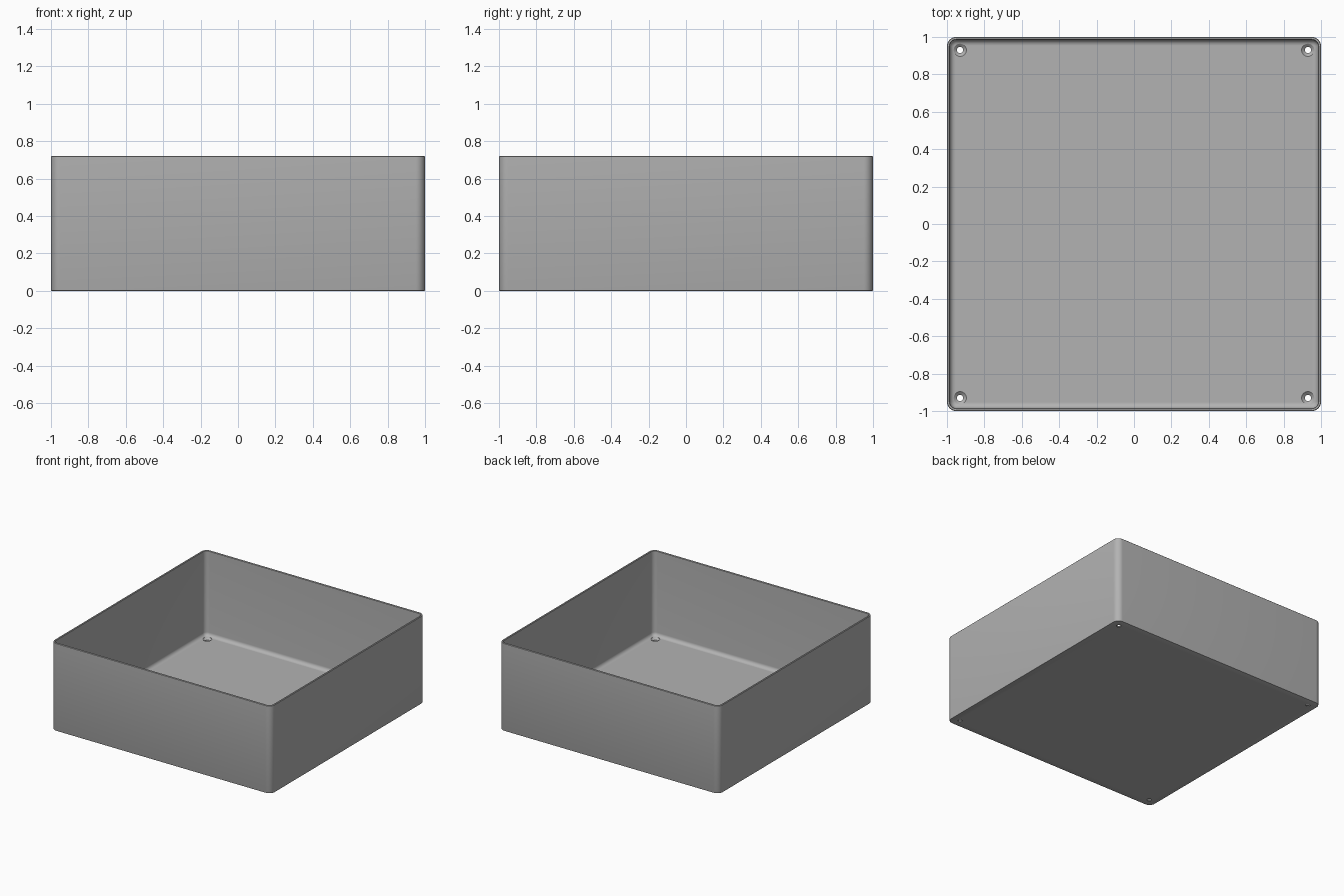
import bpy, bmesh, math

if "Cube" in bpy.data.objects:
    bpy.data.objects.remove(bpy.data.objects["Cube"])

H, WALL, FLOOR, RAD, FIL = 0.72, 0.015, 0.022, 0.05, 0.03
SEG = 10

grey = bpy.data.materials.new("plain grey")
grey.diffuse_color = (0.45, 0.45, 0.45, 1)
grey.use_nodes = True
grey.node_tree.nodes["Principled BSDF"].inputs["Base Color"].default_value = grey.diffuse_color

def ring(bm, inset, z):
    """Rounded square loop, inset from the outer 2 x 2 outline."""
    r = max(RAD - inset, 0.004)
    c = 1 - inset - r
    vs = []
    for k, (sx, sy) in enumerate(((1, 1), (-1, 1), (-1, -1), (1, -1))):
        for i in range(SEG + 1):
            a = math.pi / 2 * (k + i / SEG)
            vs.append(bm.verts.new((sx * c + r * math.cos(a), sy * c + r * math.sin(a), z)))
    return vs

# tray cross-section: underside, outer wall, softened rim, inner wall, floor fillet
profile = [(0.004, 0), (0.001, 0.001), (0, 0.004), (0, H - 0.003), (0.003, H),
           (WALL - 0.003, H), (WALL, H - 0.003)]
for i in range(9):
    a = math.pi / 2 * i / 8
    profile.append((WALL + FIL * (1 - math.cos(a)), FLOOR + FIL * (1 - math.sin(a))))

bm = bmesh.new()
rings = [ring(bm, *p) for p in profile]
n = len(rings[0])
for a, b in zip(rings, rings[1:]):
    for i in range(n):
        j = (i + 1) % n
        bm.faces.new((a[i], a[j], b[j], b[i]))
bm.faces.new(rings[0][::-1])
bm.faces.new(rings[-1])
bmesh.ops.recalc_face_normals(bm, faces=bm.faces)
me = bpy.data.meshes.new("tray")
bm.to_mesh(me)
bm.free()
tray = bpy.data.objects.new("tray", me)
bpy.context.collection.objects.link(tray)
me.materials.append(grey)

# countersunk screw holes in the four corners
def hole_cutter():
    b = bmesh.new()
    prof = [(0.017, -0.05), (0.017, 0.008), (0.034, FLOOR), (0.034, FLOOR + 0.02)]
    N = 32
    for x in (-0.93, 0.93):
        for y in (-0.93, 0.93):
            rs = [[b.verts.new((x + r * math.cos(2 * math.pi * i / N),
                                y + r * math.sin(2 * math.pi * i / N), z))
                   for i in range(N)] for r, z in prof]
            for p, q in zip(rs, rs[1:]):
                for i in range(N):
                    j = (i + 1) % N
                    b.faces.new((p[i], p[j], q[j], q[i]))
            b.faces.new(rs[0][::-1])
            b.faces.new(rs[-1])
    m = bpy.data.meshes.new("hole_cutter")
    b.to_mesh(m)
    b.free()
    m.materials.append(grey)
    o = bpy.data.objects.new("hole_cutter", m)
    bpy.context.collection.objects.link(o)
    return o

cutter = hole_cutter()
mod = tray.modifiers.new("screw_holes", 'BOOLEAN')
mod.object = cutter
mod.operation = 'DIFFERENCE'
mod.solver = 'EXACT'
bpy.context.view_layer.objects.active = tray
tray.select_set(True)
bpy.ops.object.modifier_apply(modifier=mod.name)
bpy.data.objects.remove(cutter)
bpy.ops.object.shade_smooth_by_angle(angle=math.radians(35))
